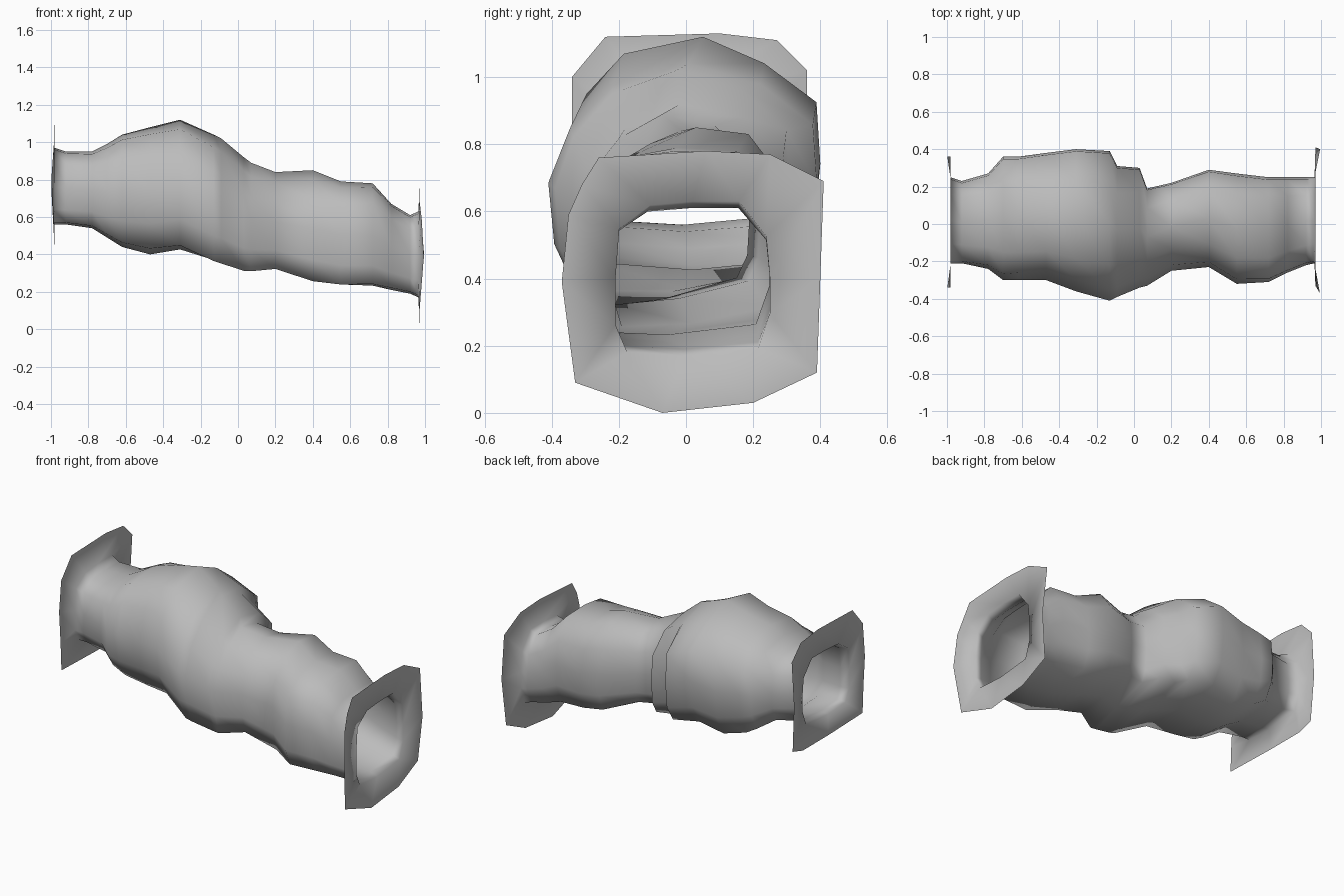
import bpy
import bmesh

default_cube = bpy.data.objects.get("Cube")
if default_cube:
    bpy.data.objects.remove(default_cube, do_unlink=True)

# Single stone colour
stone = bpy.data.materials.new("grey_stone")
stone.use_nodes = True
grey = (0.5, 0.5, 0.5, 1.0)
stone.diffuse_color = grey
stone.node_tree.nodes["Principled BSDF"].inputs["Base Color"].default_value = grey

# Cross-sections of the passage in a unit square, all with matching points
mouth_section = [(-.85, -.95), (-.1, -1), (.85, -.9), (1, -.45), (1, 0), (.95, .55),
                 (.6, 1), (0, 1), (-.55, .95), (-.95, .65), (-1, 0), (-1, -.6)]
bulge_section = [(-.72, -.9), (0, -1), (.75, -.95), (.95, -.6), (1, -.1), (.97, .43),
                 (.55, .75), (.1, 1), (-.55, .88), (-.83, .55), (-1, 0), (-.95, -.5)]
waist_section = [(-.85, -1), (0, -.9), (.85, -.68), (.97, -.45), (1, 0), (.97, .5),
                 (.6, .88), (0, 1), (-.5, .75), (-.85, .35), (-1, -.05), (-.96, -.6)]
sections = [(-.92, mouth_section), (-.4, bulge_section),
            (.07, waist_section), (.8, mouth_section)]

# Stations along the passage: x, front and back limits, floor and roof
stations = [
    (-.98, -.21, .25, .56, .97), (-.92, -.21, .23, .56, .95),
    (-.78, -.24, .27, .54, .95), (-.7, -.3, .36, .49, .99),
    (-.62, -.3, .36, .44, 1.04), (-.47, -.3, .38, .4, 1.08),
    (-.31, -.36, .4, .42, 1.12), (-.13, -.41, .39, .35, 1.04),
    (-.09, -.39, .31, .34, 1.02), (.03, -.34, .3, .31, .92),
    (.07, -.33, .19, .31, .89), (.2, -.25, .22, .32, .84),
    (.4, -.23, .29, .25, .85), (.55, -.32, .27, .23, .79),
    (.72, -.31, .25, .23, .78), (.82, -.26, .25, .21, .67),
    (.92, -.22, .25, .19, .61), (.965, -.21, .25, .17, .63),
]

# Outlines of the flat collars around the mouths (y, z)
low_collar = [(-.33, .09), (-.07, 0), (.2, .03), (.39, .12), (.4, .4), (.41, .69),
              (.25, .77), (.06, .78), (-.26, .76), (-.31, .68), (-.35, .59), (-.37, .39)]
high_collar = [(-.34, .44), (0, .43), (.25, .43), (.35, .46), (.36, .75), (.36, 1.02),
               (.27, 1.11), (.1, 1.13), (-.24, 1.12), (-.34, 1), (-.34, .8), (-.34, .6)]


def blended_section(x):
    """Cross-section at x, mixed from the two nearest named sections."""
    for (x0, first), (x1, second) in zip(sections, sections[1:]):
        if x <= x1:
            t = max(0, (x - x0) / (x1 - x0))
            return [(a + (c - a) * t, b + (d - b) * t)
                    for (a, b), (c, d) in zip(first, second)]
    return sections[-1][1]


def section_ring(bm, station):
    """Fit the cross-section between the limits of one station."""
    x, y_min, y_max, floor, roof = station
    ring = []
    for u, v in blended_section(x):
        y = (y_min + y_max) / 2 + u * (y_max - y_min) / 2
        z = (floor + roof) / 2 + v * (roof - floor) / 2
        ring.append(bm.verts.new((x, y, z)))
    return ring


def collar_ring(bm, outline, inner_x, bow_depth):
    """Outer rim of a collar, bowed slightly outward at mid height."""
    middle = sum(z for y, z in outline) / len(outline)
    ring = []
    for y, z in outline:
        bow = max(0, 1 - abs(z - middle) * 4) * bow_depth
        ring.append(bm.verts.new((inner_x + bow, y, z)))
    return ring


def bridge(bm, first, second):
    count = len(first)
    for i in range(count):
        j = (i + 1) % count
        face = bm.faces.new((first[i], first[j], second[j], second[i]))
        face.smooth = True


# Continuous rock skin: collar, passage, collar
bm = bmesh.new()
rings = [collar_ring(bm, high_collar, -.982, -.018)]
rings += [section_ring(bm, station) for station in stations]
rings.append(collar_ring(bm, low_collar, .97, .03))
for first, second in zip(rings, rings[1:]):
    bridge(bm, first, second)
bmesh.ops.recalc_face_normals(bm, faces=bm.faces[:])

mesh = bpy.data.meshes.new("rock_tunnel")
bm.to_mesh(mesh)
bm.free()
mesh.materials.append(stone)
tunnel = bpy.data.objects.new("rock_tunnel", mesh)
bpy.context.collection.objects.link(tunnel)
